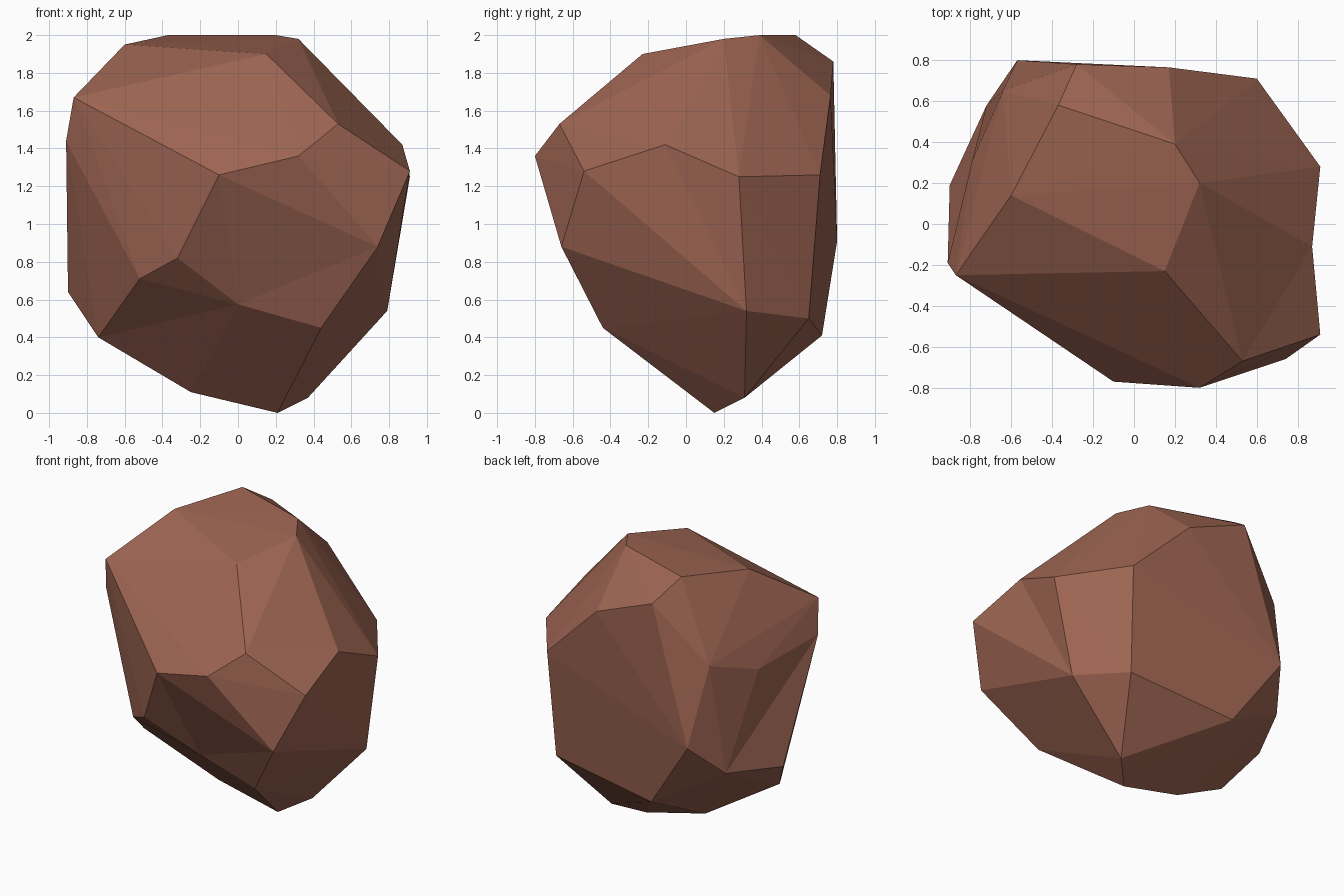
import bpy, bmesh
from mathutils import Vector

if "Cube" in bpy.data.objects:
    bpy.data.objects.remove(bpy.data.objects["Cube"])

# Corner points of the boulder, from the crown down to the foot
corners = [
    (-.60, .14, 1.95), (-.37, .58, 2.0), (.20, .39, 2.0), (.32, .20, 1.98), (.15, -.23, 1.90),
    (-.28, .78, 1.86), (.17, .765, 1.68), (-.87, -.25, 1.67), (-.91, -.19, 1.44), (.53, -.67, 1.53),
    (-.64, .65, 1.46), (-.79, .31, 1.35), (.91, -.54, 1.28), (.32, -.80, 1.36), (-.10, -.77, 1.26),
    (.91, .28, 1.25), (.60, .71, 1.26), (-.57, .80, .91), (.74, -.66, .88), (-.32, -.60, .82),
    (-.52, -.44, .71), (-.90, .19, .64), (.79, .32, .54), (.57, .65, .50), (-.23, .72, .41),
    (.44, -.44, .45), (-.74, 0, .40), (-.25, .14, .11), (.37, .31, .08), (.21, .15, 0),
]

# Slightly dented corners: (hull position, final position)
dents = [
    ((.96, -.11, 1.42), (.87, -.11, 1.42)),
    ((0, -.56, .575), (0, -.43, .575)),
    ((-.80, .66, .69), (-.72, .58, .69)),
]

# Wrap a hull around the corners, then press the dents in
bm = bmesh.new()
for co in corners:
    bm.verts.new(co)
dent_verts = [(bm.verts.new(out), Vector(final)) for out, final in dents]
bmesh.ops.convex_hull(bm, input=bm.verts[:])
for vert, final in dent_verts:
    if vert.is_valid:
        vert.co = final
bmesh.ops.delete(bm, geom=[v for v in bm.verts if not v.link_faces], context='VERTS')
bmesh.ops.recalc_face_normals(bm, faces=bm.faces[:])

mesh = bpy.data.meshes.new("boulder")
bm.to_mesh(mesh)
bm.free()

# One flat reddish brown stone colour
stone = bpy.data.materials.new("reddish brown stone")
stone.diffuse_color = (.34, .13, .085, 1)
stone.use_nodes = True
stone.node_tree.nodes["Principled BSDF"].inputs["Base Color"].default_value = stone.diffuse_color
mesh.materials.append(stone)

boulder = bpy.data.objects.new("boulder", mesh)
bpy.context.collection.objects.link(boulder)
